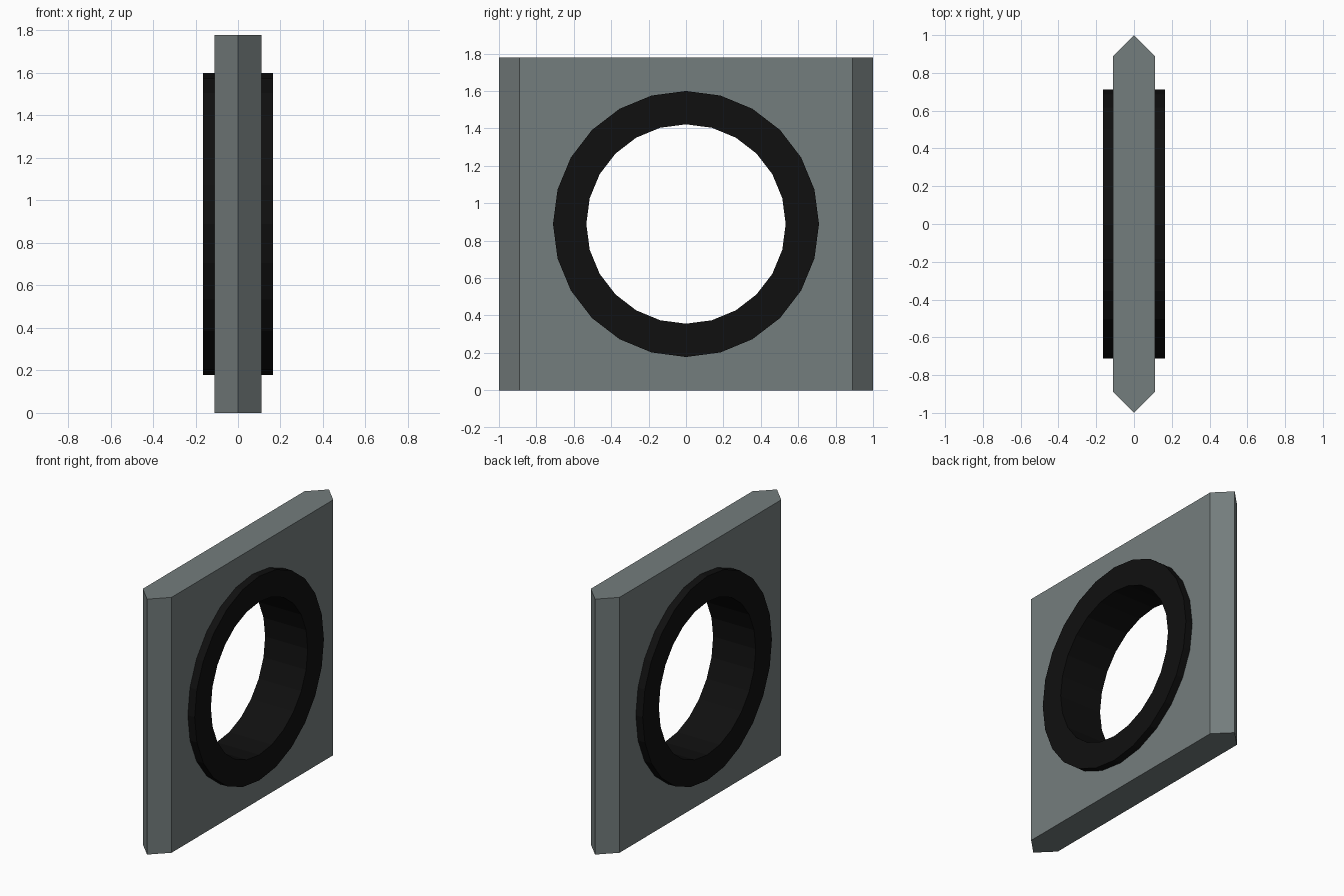
import bpy, bmesh, math

if "Cube" in bpy.data.objects:
    bpy.data.objects.remove(bpy.data.objects["Cube"])

MID_Z = 0.889
SIDES = 24


def material(name, rgb):
    m = bpy.data.materials.new(name)
    m.diffuse_color = (*rgb, 1)
    m.use_nodes = True
    m.node_tree.nodes["Principled BSDF"].inputs["Base Color"].default_value = m.diffuse_color
    return m


def make_object(name, bm, mat=None):
    bmesh.ops.recalc_face_normals(bm, faces=bm.faces)
    mesh = bpy.data.meshes.new(name)
    bm.to_mesh(mesh)
    bm.free()
    obj = bpy.data.objects.new(name, mesh)
    bpy.context.collection.objects.link(obj)
    if mat:
        mesh.materials.append(mat)
    return obj


def circle(bm, x, r):
    angles = [2 * math.pi * i / SIDES for i in range(SIDES)]
    return [bm.verts.new((x, r * math.sin(a), MID_Z + r * math.cos(a))) for a in angles]


grey = material("slate grey", (0.175, 0.205, 0.205))
black = material("black", (0.005, 0.005, 0.005))

# Panel: pointed-edge profile extruded upward
bm = bmesh.new()
profile = [(0, -1), (0.111, -0.889), (0.111, 0.889), (0, 1), (-0.111, 0.889), (-0.111, -0.889)]
base = bm.faces.new([bm.verts.new((x, y, 0)) for x, y in profile])
top = bmesh.ops.extrude_face_region(bm, geom=[base])["geom"]
bmesh.ops.translate(bm, vec=(0, 0, 2 * MID_Z),
                    verts=[v for v in top if isinstance(v, bmesh.types.BMVert)])
panel = make_object("panel", bm, grey)

# Hidden cutter for the round opening, its rim buried inside the ring
bm = bmesh.new()
a, b = circle(bm, -0.3, 0.62), circle(bm, 0.3, 0.62)
bm.faces.new(a)
bm.faces.new(b)
for i in range(SIDES):
    j = (i + 1) % SIDES
    bm.faces.new((a[i], a[j], b[j], b[i]))
cutter = make_object("opening_cutter", bm)
cutter.hide_render = True
cutter.hide_set(True)
cut = panel.modifiers.new("opening", "BOOLEAN")
cut.operation = "DIFFERENCE"
cut.solver = "EXACT"
cut.object = cutter

# Ring: rectangular section lining the opening
bm = bmesh.new()
section = [(-0.164, 0.533), (-0.164, 0.711), (0.164, 0.711), (0.164, 0.533)]
loops = [circle(bm, x, r) for x, r in section]
for k in range(4):
    p, q = loops[k], loops[(k + 1) % 4]
    for i in range(SIDES):
        j = (i + 1) % SIDES
        bm.faces.new((p[i], p[j], q[j], q[i]))
make_object("ring", bm, black)
